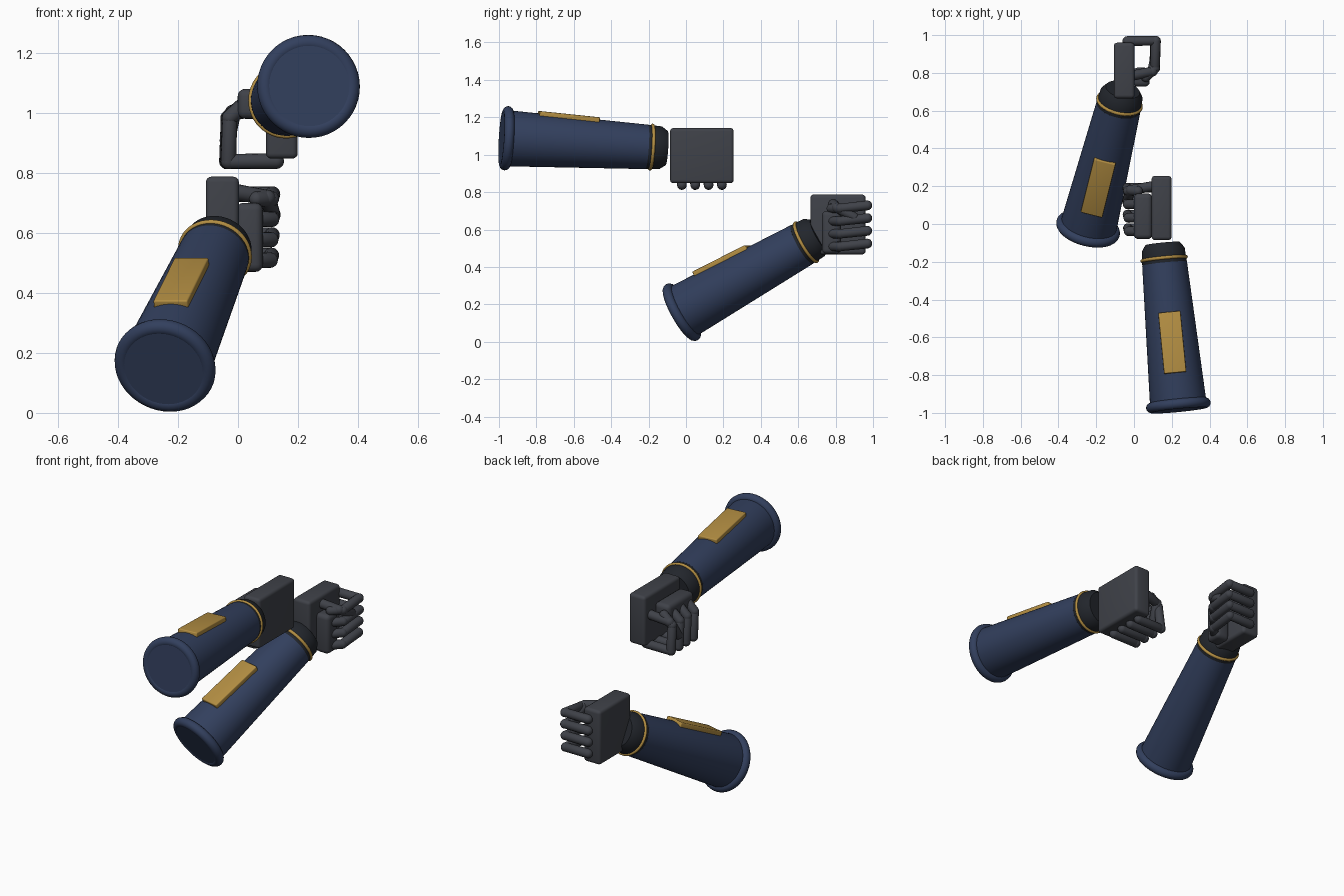
import bpy, bmesh, math
from mathutils import Vector, Matrix

if "Cube" in bpy.data.objects:
    bpy.data.objects.remove(bpy.data.objects["Cube"])


def material(name, rgb):
    m = bpy.data.materials.new(name)
    m.diffuse_color = (*rgb, 1)
    m.use_nodes = True
    m.node_tree.nodes["Principled BSDF"].inputs["Base Color"].default_value = m.diffuse_color
    return m


NAVY = material("navy_cloth", (0.032, 0.050, 0.110))
GOLD = material("gold_trim", (0.45, 0.27, 0.055))
DARK = material("dark_band", (0.016, 0.019, 0.025))
GLOVE = material("grey_glove", (0.050, 0.054, 0.066))


def finish(bm, name, mat, matrix=None, angle=35):
    bmesh.ops.recalc_face_normals(bm, faces=bm.faces[:])
    me = bpy.data.meshes.new(name)
    bm.to_mesh(me)
    bm.free()
    ob = bpy.data.objects.new(name, me)
    bpy.context.collection.objects.link(ob)
    if matrix:
        ob.matrix_world = matrix
    me.materials.append(mat)
    bpy.ops.object.select_all(action='DESELECT')
    ob.select_set(True)
    bpy.context.view_layer.objects.active = ob
    bpy.ops.object.shade_smooth_by_angle(angle=math.radians(angle))
    return ob


def lathe(name, profile, mat, matrix, closed=False, n=48):
    """Spin (radius, height) points about local z; open profiles get end caps."""
    bm = bmesh.new()
    rings = [[bm.verts.new((r * math.cos(2 * math.pi * i / n), r * math.sin(2 * math.pi * i / n), h))
              for i in range(n)] for r, h in profile]
    pairs = list(zip(rings, rings[1:]))
    if closed:
        pairs.append((rings[-1], rings[0]))
    else:
        bm.faces.new(rings[0])
        bm.faces.new(rings[-1])
    for a, b in pairs:
        for i in range(n):
            j = (i + 1) % n
            bm.faces.new((a[i], a[j], b[j], b[i]))
    return finish(bm, name, mat, matrix)


def ring(name, major, minor, h, mat, matrix):
    pts = [(major + minor * math.cos(2 * math.pi * i / 14), h + minor * math.sin(2 * math.pi * i / 14))
           for i in range(14)]
    return lathe(name, pts, mat, matrix, closed=True)


def rounded_box(name, size, bevel, mat, matrix):
    bm = bmesh.new()
    bmesh.ops.create_cube(bm, size=1)
    bmesh.ops.scale(bm, vec=size, verts=bm.verts)
    bmesh.ops.bevel(bm, geom=bm.edges[:], offset=bevel, segments=4, profile=0.5, affect='EDGES')
    return finish(bm, name, mat, matrix)


def capsule_chain(name, points, radius, mat):
    bm = bmesh.new()
    for a, b in zip(points, points[1:]):
        d = b - a
        verts = bmesh.ops.create_uvsphere(bm, u_segments=16, v_segments=10, radius=radius)['verts']
        for v in verts:
            if v.co.z > 1e-4:
                v.co.z += d.length
        m = Matrix.Translation(a) @ d.to_track_quat('Z', 'Y').to_matrix().to_4x4()
        bmesh.ops.transform(bm, matrix=m, verts=verts)
    return finish(bm, name, mat, angle=60)


def forearm(side, cuff, wrist):
    # local z runs from the cuff to the wrist, local y is the upper side
    z = (wrist - cuff).normalized()
    y = (Vector((0, 0, 1)) - z * z.z).normalized()
    m = Matrix((y.cross(z), y, z)).transposed().to_4x4()
    m.translation = cuff
    lathe(side + "_sleeve", [(0.146, -0.024), (0.150, 0.0), (0.119, 0.755)], NAVY, m)
    ring(side + "_cuff_roll", 0.145, 0.027, 0, NAVY, m)
    lathe(side + "_wrist_band", [(0.117, 0.745), (0.119, 0.75), (0.114, 0.83), (0.092, 0.862)], DARK, m)
    ring(side + "_wrist_ring", 0.117, 0.009, 0.78, GOLD, m)
    plate = m @ Matrix.Translation((0, 0.134, 0.327)) @ Matrix.Rotation(0.042, 4, 'X')
    rounded_box(side + "_sleeve_plate", (0.118, 0.030, 0.325), 0.006, GOLD, plate)


def hand(side, centre, axes, palm):
    """axes: curl, finger and thumb-side directions, with their scale."""
    u, v, w = (Vector(a) for a in axes)

    def at(a, b, c):
        return centre + u * a + v * b + w * c

    def block(name, mid, size, bevel):
        s = [sum(abs(ax[i]) * size[k] for k, ax in enumerate((u, v, w))) for i in range(3)]
        rounded_box(side + name, s, bevel, GLOVE, Matrix.Translation(at(*mid)))

    block("_palm", (0, 0, 0), palm, 0.018)
    block("_palm_pad", (0.09, -0.035, -0.042), (0.09, 0.10, 0.23), 0.025)
    # four curled fingers, each three segments
    for i, reach in enumerate((0.167, 0.168, 0.165, 0.163)):
        c = 0.102 - 0.068 * i
        pts = [at(0.017, 0.156, c), at(reach, 0.157, c),
               at(reach - 0.004, 0.012, c - 0.016), at(0.115, -0.035, c - 0.016)]
        capsule_chain(f"{side}_finger_{i + 1}", pts, 0.026, GLOVE)
    # thumb folded across the fingers
    capsule_chain(side + "_thumb", [at(0.03, -0.03, 0.112), at(0.150, -0.005, 0.090),
                                    at(0.166, 0.085, 0.040)], 0.027, GLOVE)


# upper arm on the +x side, fist with the fingers at the bottom
forearm("right", Vector((0.235, -0.96, 1.088)), Vector((0.159, -0.18, 1.04)))
hand("right", Vector((0.146, 0.085, 0.995)), ((-1.09, 0, 0), (0, 0, -1), (0, 1.05, 0)), (0.097, 0.295, 0.324))

# lower arm on the -x side, fist pointing to the back
forearm("left", Vector((-0.243, -0.022, 0.158)), Vector((-0.077, 0.641, 0.532)))
hand("left", Vector((-0.052, 0.8125, 0.627)), ((1, 0, 0), (0, 1, 0), (0, 0, 1)), (0.11, 0.295, 0.32))
